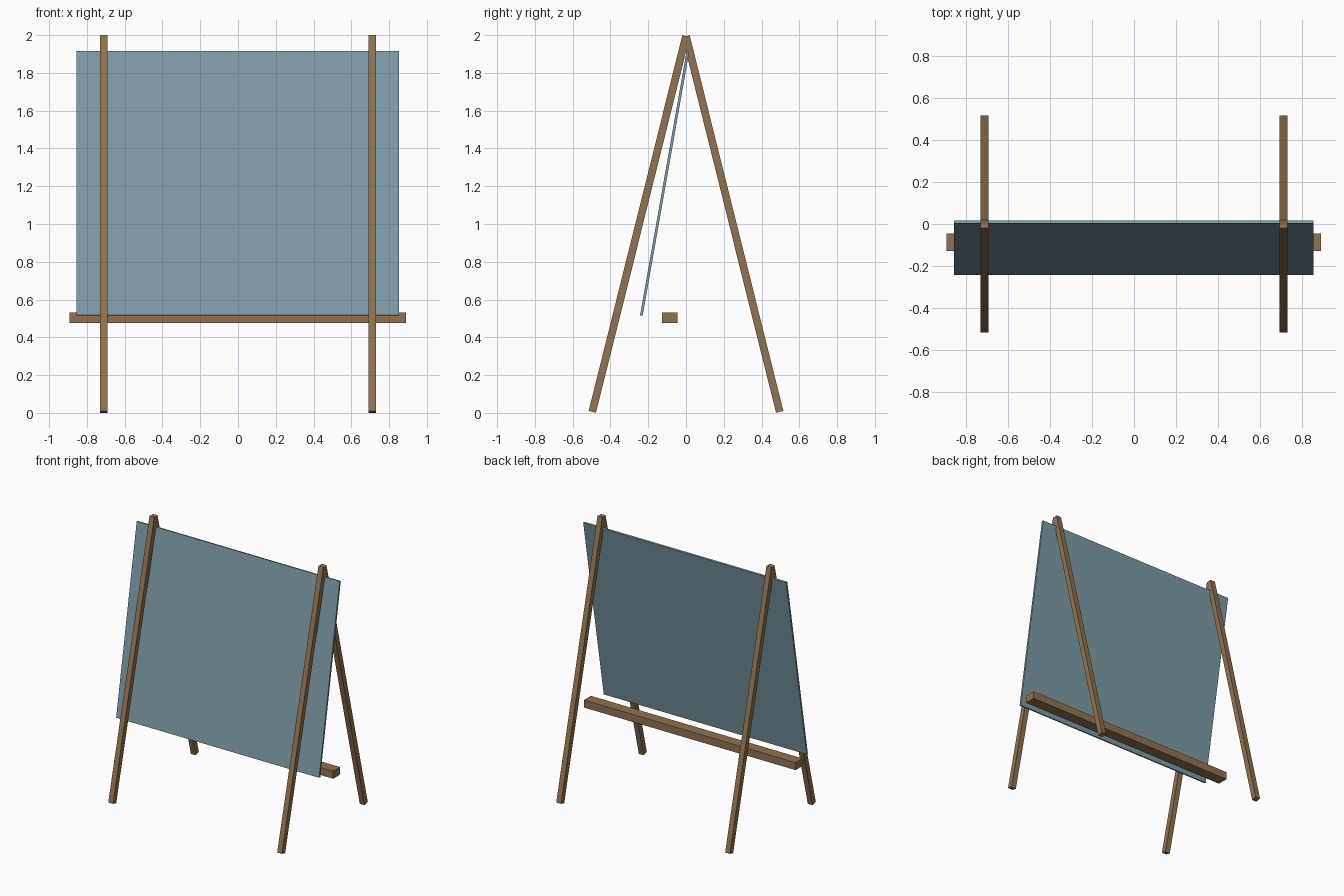
import bpy
from math import radians

cube = bpy.data.objects.get("Cube")
if cube:
    bpy.data.objects.remove(cube, do_unlink=True)


def material(name, rgb):
    mat = bpy.data.materials.new(name)
    mat.use_nodes = True
    colour = (*rgb, 1)
    mat.diffuse_color = colour
    mat.node_tree.nodes["Principled BSDF"].inputs["Base Color"].default_value = colour
    return mat


def box(name, size, centre, mat, tilt=0):
    """Box of the given size, leaned about the x axis by tilt degrees."""
    bpy.ops.mesh.primitive_cube_add(size=1, location=centre)
    obj = bpy.context.object
    obj.name = name
    obj.scale = size
    bpy.ops.object.transform_apply(location=False, rotation=False, scale=True)
    obj.rotation_euler.x = radians(tilt)
    obj.data.materials.append(mat)
    return obj


wood = material("brown wood", (0.29, 0.17, 0.08))
slate = material("blue grey board", (0.21, 0.33, 0.39))

# Two A-shaped pairs of legs that meet at the top
for side, x in (("left", 0.71), ("right", -0.71)):
    for end, sign in (("front", -1), ("back", 1)):
        box(f"{end}_{side}_leg", (0.04, 0.04, 2.05), (x, sign * 0.248, 1.0), wood, sign * 14)

# Thin drawing board leaning back between the legs
box("board", (1.706, 0.014, 1.42), (-0.001, -0.113, 1.215), slate, -10)

# Cross bar behind the lower edge of the board
box("cross_bar", (1.78, 0.083, 0.057), (-0.001, -0.086, 0.504), wood)
